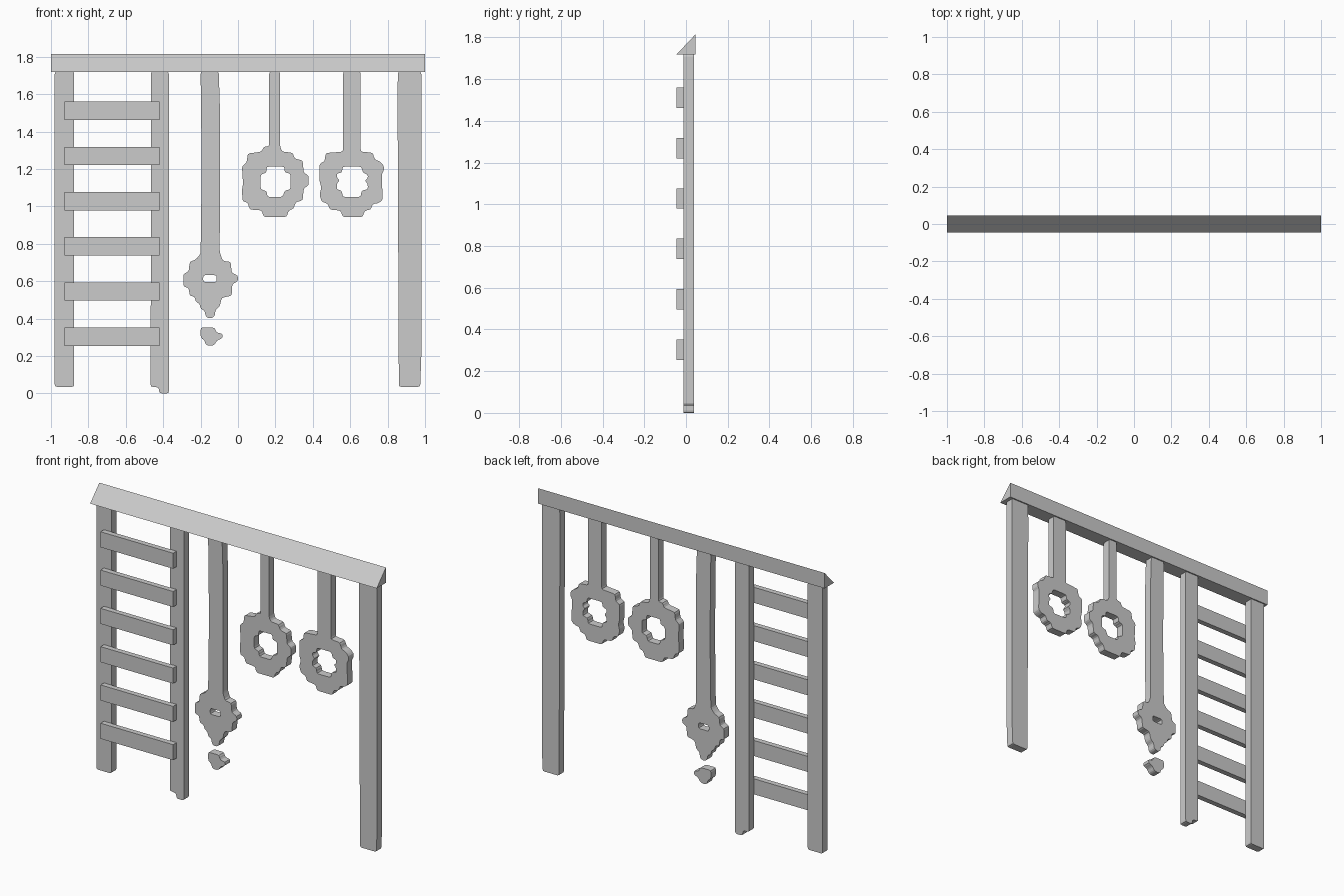
import bpy, bmesh
from mathutils import Vector, Matrix

Y0, Y1 = -0.012, 0.038      # front and back of the posts and hanging parts
TOP = 1.72                  # underside of the beam


def rounded(pts, r):
    """Outline with softly rounded corners."""
    pts = [Vector(p) for p in pts]
    out = []
    for i, p in enumerate(pts):
        a, b = pts[i - 1] - p, pts[(i + 1) % len(pts)] - p
        s = p + a.normalized() * min(r, a.length * 0.4)
        e = p + b.normalized() * min(r, b.length * 0.4)
        out += [s, (s + e) / 4 + p / 2, e]
    return out


def plate(name, loops, r=0.012):
    """Upright plate cut from front-view outlines; later loops are holes."""
    cu = bpy.data.curves.new(name, 'CURVE')
    cu.dimensions, cu.fill_mode = '2D', 'BOTH'
    cu.extrude = (Y1 - Y0) / 2
    for loop in loops:
        pts = rounded(loop, r)
        sp = cu.splines.new('POLY')
        sp.points.add(len(pts) - 1)
        for q, p in zip(sp.points, pts):
            q.co = (p.x, p.y, 0, 1)
        sp.use_cyclic_u = True
    tmp = bpy.data.objects.new(name + "_outline", cu)
    bpy.context.collection.objects.link(tmp)
    dg = bpy.context.evaluated_depsgraph_get()
    me = bpy.data.meshes.new_from_object(tmp.evaluated_get(dg))
    bpy.data.objects.remove(tmp)
    me.transform(Matrix.Translation((0, (Y0 + Y1) / 2, 0)) @ Matrix.Rotation(1.5707963, 4, 'X'))
    bm = bmesh.new()
    bm.from_mesh(me)
    bmesh.ops.remove_doubles(bm, verts=bm.verts, dist=1e-5)
    bmesh.ops.recalc_face_normals(bm, faces=bm.faces)
    for f in bm.faces:
        f.smooth = False
    bm.to_mesh(me)
    bm.free()
    me.name = name
    ob = bpy.data.objects.new(name, me)
    bpy.context.collection.objects.link(ob)
    return ob


def prism(name, section, x0, x1):
    """Bar along x from a (y, z) cross-section."""
    bm = bmesh.new()
    a = [bm.verts.new((x0, y, z)) for y, z in section]
    b = [bm.verts.new((x1, y, z)) for y, z in section]
    n = len(section)
    bm.faces.new(a)
    bm.faces.new(b)
    for i in range(n):
        j = (i + 1) % n
        bm.faces.new((a[i], a[j], b[j], b[i]))
    bmesh.ops.recalc_face_normals(bm, faces=bm.faces)
    me = bpy.data.meshes.new(name)
    bm.to_mesh(me)
    bm.free()
    ob = bpy.data.objects.new(name, me)
    bpy.context.collection.objects.link(ob)


# Wedge-shaped top beam
prism("top_beam", [(-0.046, 1.718), (0.046, 1.718), (0.046, 1.815)], -1, 1)

# Ladder rungs
for i in range(6):
    z = 0.254 + i * 0.2416
    prism(f"ladder_rung_{i + 1}",
          [(-0.046, z), (Y0, z), (Y0, z + 0.098), (-0.046, z + 0.098)], -0.927, -0.421)

# Posts
plate("ladder_post_outer", [[(-.98, TOP), (-.98, .035), (-.876, .035), (-.876, TOP)]])
plate("ladder_post_inner", [[(-.465, TOP), (-.467, .035), (-.425, .033), (-.42, 0), (-.37, 0), (-.37, TOP)]])
plate("right_post", [[(.855, TOP), (.853, 1.6), (.86, .035), (.974, .035), (.98, .2), (.98, TOP)]])

# Climbing strap with knot and loose end
plate("climbing_strap", [
    [(-.20, TOP), (-.103, TOP), (-.095, 1.47), (-.098, .757), (-.082, .708), (-.039, .703),
     (-.034, .645), (0, .63), (0, .60), (-.03, .585), (-.034, .522), (-.087, .511), (-.098, .463),
     (-.12, .447), (-.125, .41), (-.15, .40), (-.173, .41), (-.178, .442), (-.2, .452),
     (-.205, .479), (-.226, .49), (-.232, .517), (-.258, .522), (-.264, .565), (-.292, .57),
     (-.292, .64), (-.264, .65), (-.258, .704), (-.226, .715), (-.2, .747), (-.194, 1.2)],
    [(-.186, .632), (-.114, .632), (-.114, .595), (-.186, .595)]])
plate("strap_end", [
    [(-.2, .352), (-.125, .352), (-.114, .323), (-.082, .32), (-.082, .296), (-.114, .282),
     (-.125, .26), (-.15, .253), (-.173, .26), (-.178, .283), (-.2, .298)]])

# Hanging rings with their straps
plate("ring_left", [
    [(.167, TOP), (.225, TOP), (.225, 1.32), (.236, 1.292), (.292, 1.287), (.303, 1.255),
     (.346, 1.245), (.351, 1.18), (.378, 1.165), (.378, 1.112), (.351, 1.095), (.346, 1.032),
     (.308, 1.022), (.298, .988), (.271, .978), (.26, .943), (.137, .943), (.127, .978),
     (.062, .983), (.052, 1.02), (.025, 1.026), (.021, 1.085), (.027, 1.12), (.021, 1.215),
     (.047, 1.234), (.052, 1.282), (.127, 1.292), (.137, 1.32), (.167, 1.32)],
    [(.153, 1.212), (.249, 1.212), (.249, 1.18), (.281, 1.175), (.281, 1.09), (.249, 1.085),
     (.239, 1.05), (.158, 1.05), (.153, 1.082), (.121, 1.09), (.121, 1.17), (.153, 1.18)]])
plate("ring_right", [
    [(.562, TOP), (.656, TOP), (.656, 1.292), (.72, 1.287), (.731, 1.25), (.758, 1.24),
     (.78, 1.218), (.78, 1.19), (.769, 1.175), (.773, 1.032), (.747, 1.015), (.72, 1.013),
     (.71, .982), (.677, .977), (.667, .943), (.56, .943), (.549, .977), (.49, .983),
     (.48, 1.015), (.448, 1.024), (.436, 1.062), (.446, 1.1), (.436, 1.135), (.436, 1.228),
     (.463, 1.24), (.469, 1.285), (.562, 1.292)],
    [(.56, 1.212), (.661, 1.212), (.667, 1.18), (.694, 1.17), (.694, 1.15), (.677, 1.138),
     (.694, 1.12), (.694, 1.09), (.661, 1.085), (.656, 1.05), (.56, 1.05), (.555, 1.085),
     (.528, 1.09), (.528, 1.122), (.544, 1.138), (.528, 1.155), (.528, 1.175), (.555, 1.18)]])
